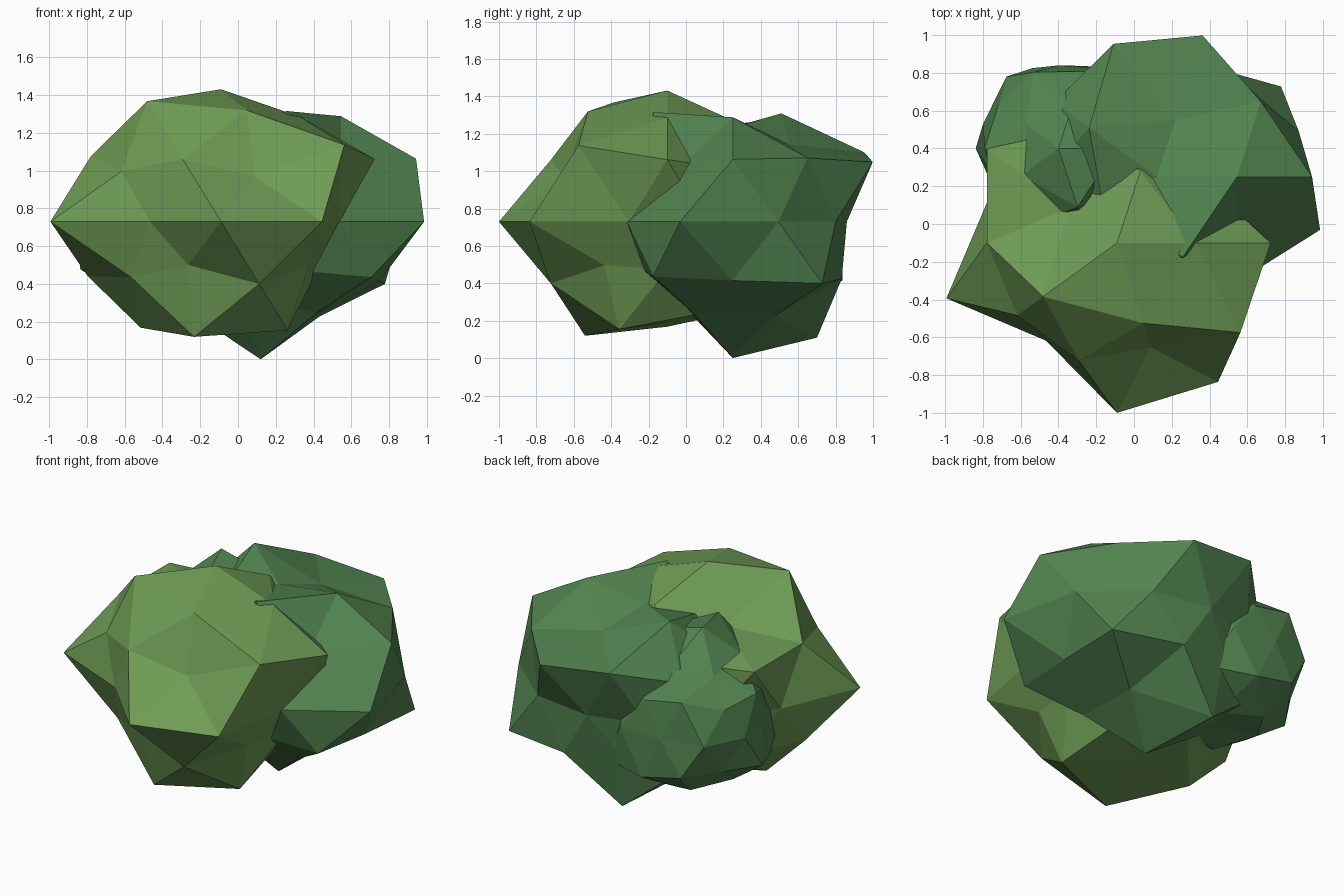
import bpy
import bmesh
import math

cube = bpy.data.objects.get("Cube")
if cube:
    bpy.data.objects.remove(cube, do_unlink=True)


def make_material(name, color):
    material = bpy.data.materials.new(name)
    material.use_nodes = True
    material.diffuse_color = color
    material.node_tree.nodes["Principled BSDF"].inputs["Base Color"].default_value = color
    return material


# Rings of a twice-divided icosphere: height, first angle, angle step
RINGS = {
    "top": (1, 0, 360),
    "crown": (.851, 0, 72),
    "upper_mid": (.526, 36, 72),
    "upper": (.447, 0, 72),
    "equator": (0, 18, 36),
    "lower": (-.447, 36, 72),
    "lower_mid": (-.526, 0, 72),
    "base": (-.851, 36, 72),
    "bottom": (-1, 0, 360),
}


def ring_radius(direction, radii):
    """Look up the radius, in hundredths, of the ring corner in this direction."""
    ring = min(RINGS, key=lambda name: abs(RINGS[name][0] - direction.z))
    _, start, step = RINGS[ring]
    angle = math.degrees(math.atan2(direction.y, direction.x))
    corners = radii[ring]
    return corners[round((angle - start) / step) % len(corners)] / 100


def leaf_clump(name, center, height, material, radii):
    """Faceted clump: each icosphere corner is pushed in or out from the center."""
    bm = bmesh.new()
    bmesh.ops.create_icosphere(bm, subdivisions=2, radius=1)
    for vert in bm.verts:
        direction = vert.co.normalized()
        vert.co = direction * ring_radius(direction, radii)
        vert.co.z *= height
    mesh = bpy.data.meshes.new(name)
    bm.to_mesh(mesh)
    bm.free()
    mesh.materials.append(material)
    clump = bpy.data.objects.new(name, mesh)
    clump.location = center
    bpy.context.collection.objects.link(clump)
    return clump


light_green = make_material("light leaf green", (.156, .328, .091, 1))
dark_green = make_material("dark leaf green", (.084, .231, .08, 1))

# Front clump
leaf_clump("front_leaf_clump", (-.09, -.1, .73), .815, light_green, {
    "top": [86],
    "crown": [80, 76, 60, 92, 85],
    "upper_mid": [66, 75, 81, 77, 95],
    "upper": [91, 70, 95, 73, 65],
    "equator": [65, 65, 65, 70, 72, 95, 64, 90, 91, 66],
    "lower": [65, 70, 79, 63, 64],
    "lower_mid": [60, 65, 72, 69, 77],
    "base": [70, 70, 81, 88, 83],
    "bottom": [66],
})

# Back clump
leaf_clump("back_leaf_clump", (.12, .25, .73), .81, dark_green, {
    "top": [62],
    "crown": [81, 60, 84, 65, 85],
    "upper_mid": [80, 87, 70, 60, 62],
    "upper": [92, 88, 75, 60, 60],
    "equator": [79, 68, 61, 62, 70, 65, 60, 60, 70, 91],
    "lower": [91, 62, 75, 60, 81],
    "lower_mid": [74, 72, 76, 60, 60],
    "base": [73, 90, 70, 60, 70],
    "bottom": [90],
})

# Small ragged clump tucked into the rear corner
leaf_clump("small_leaf_clump", (-.4, .4, .7), 1, dark_green, {
    "top": [57],
    "crown": [58, 45, 40, 46, 62],
    "upper_mid": [50, 50, 46, 50, 50],
    "upper": [50, 48, 44, 44, 50],
    "equator": [50, 52, 44, 47, 42, 38, 50, 50, 50, 50],
    "lower": [64, 50, 49, 50, 50],
    "lower_mid": [50, 54, 42, 48, 50],
    "base": [52, 46, 43, 48, 50],
    "bottom": [39],
})
